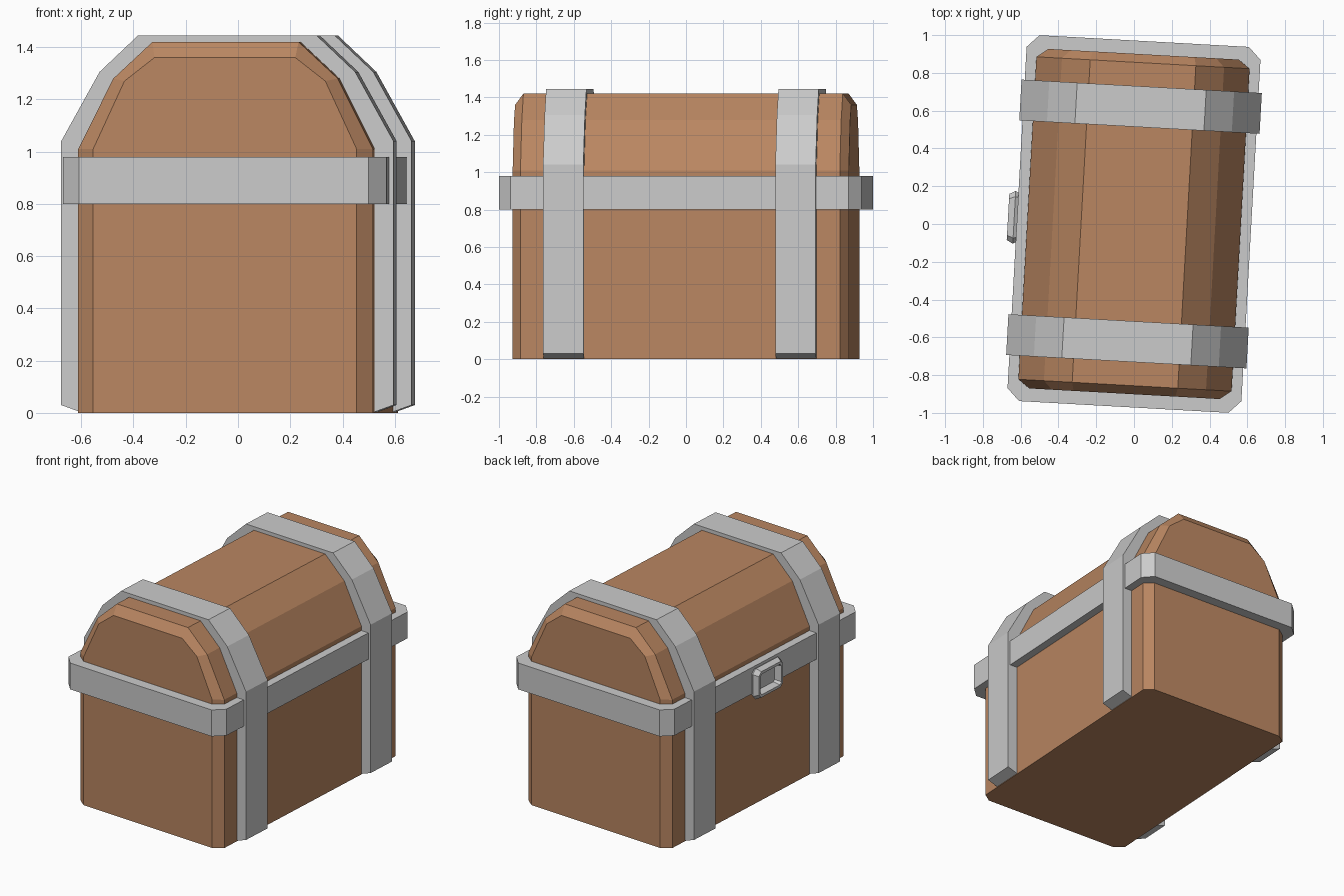
import bpy, bmesh, math

if "Cube" in bpy.data.objects:
    bpy.data.objects.remove(bpy.data.objects["Cube"])

TURN = math.radians(-3.2)  # whole chest is turned slightly about z

wood = bpy.data.materials.new("wood")
wood.diffuse_color = (0.49, 0.24, 0.12, 1)
wood.use_nodes = True
wood.node_tree.nodes["Principled BSDF"].inputs["Base Color"].default_value = wood.diffuse_color


def loft(name, sections, wrap=False, mat=None):
    """Skin closed sections in order; wrap joins last to first, else cap the ends."""
    bm = bmesh.new()
    rings = [[bm.verts.new(p) for p in s] for s in sections]
    n = len(rings[0])
    pairs = list(zip(rings, rings[1:]))
    if wrap:
        pairs.append((rings[-1], rings[0]))
    else:
        bm.faces.new(rings[0])
        bm.faces.new(rings[-1])
    for a, b in pairs:
        for i in range(n):
            j = (i + 1) % n
            bm.faces.new((a[i], a[j], b[j], b[i]))
    bmesh.ops.recalc_face_normals(bm, faces=bm.faces)
    me = bpy.data.meshes.new(name)
    bm.to_mesh(me)
    bm.free()
    ob = bpy.data.objects.new(name, me)
    bpy.context.collection.objects.link(ob)
    ob.rotation_euler.z = TURN
    if mat:
        me.materials.append(mat)
    return ob


def mirrored(half):
    """Right half profile from bottom to top, completed on the left side."""
    return half + [(-x, z) for x, z in reversed(half)]


def octagon(a, b, c):
    """Rectangle with half sizes a, b and corners cut by c."""
    return [(a, b - c), (a - c, b), (c - a, b), (-a, b - c),
            (-a, c - b), (c - a, -b), (a - c, -b), (a, c - b)]


# wooden body with faceted lid and chamfered ends
outer = mirrored([(0.565, 0), (0.565, 1.01), (0.43, 1.28), (0.28, 1.42)])
inner = mirrored([(0.505, 0), (0.505, 1.01), (0.385, 1.27), (0.27, 1.36)])
loft("chest_body", [[(x, y, z) for x, z in prof] for y, prof in
                    ((-0.90, inner), (-0.855, outer), (0.855, outer), (0.90, inner))],
     mat=wood)

# metal straps arching over the chest
strap_out = mirrored([(0.637, 0.03), (0.637, 1.04), (0.49, 1.305), (0.342, 1.445)])
strap_in = mirrored([(0.56, 0.002), (0.56, 1.005), (0.425, 1.275), (0.278, 1.415)])
for label, yc in (("front", -0.622), ("rear", 0.622)):
    y0, y1 = yc - 0.108, yc + 0.108
    loft(label + "_strap",
         [[(xo, y0, zo), (xo, y1, zo), (xi, y1, zi), (xi, y0, zi)]
          for (xo, zo), (xi, zi) in zip(strap_out, strap_in)])

# horizontal band around the rim
band_out, band_in = octagon(0.62, 0.97, 0.065), octagon(0.56, 0.895, 0.055)
loft("rim_band", [[(x, y, z) for x, y in o] for o, z in
                  ((band_out, 0.80), (band_out, 0.98), (band_in, 0.98), (band_in, 0.80))],
     wrap=True)

# rectangular latch loop on the left side
loft("latch_loop", [[(x, y, 0.865 + z) for y, z in octagon(a, b, c)] for x, a, b, c in
                    ((-0.618, 0.13, 0.095, 0.025), (-0.635, 0.14, 0.105, 0.03),
                     (-0.668, 0.122, 0.088, 0.025), (-0.668, 0.105, 0.07, 0.015),
                     (-0.618, 0.095, 0.06, 0.012))],
     wrap=True)
